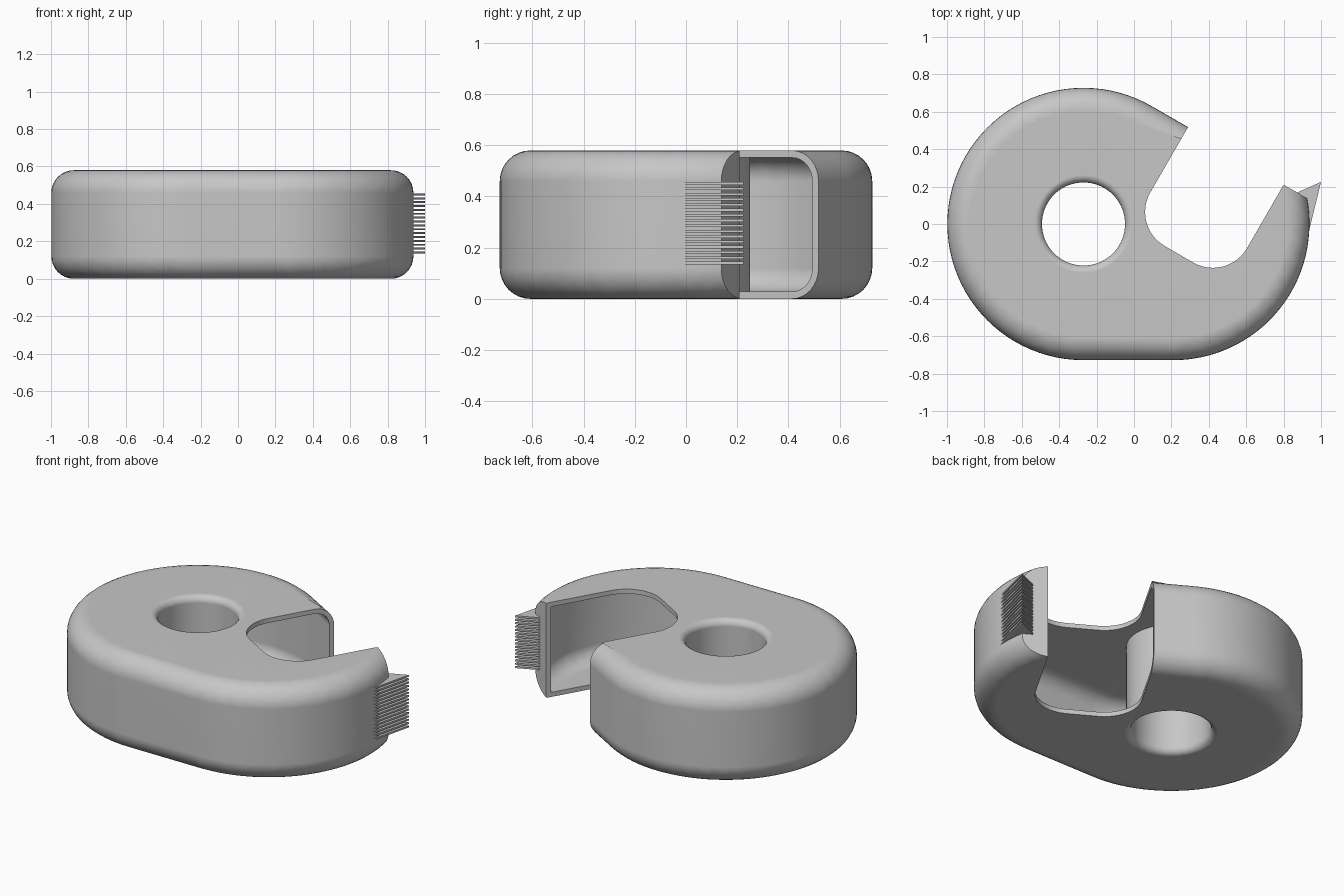
import bpy, bmesh
from math import sin, cos, pi, radians
from mathutils import Vector

cube = bpy.data.objects.get("Cube")
if cube:
    bpy.data.objects.remove(cube)

HEIGHT, WALL, FILLET = 0.58, 0.028, 0.12
U = Vector((cos(radians(60)), sin(radians(60))))    # along the notch
V = Vector((U.y, -U.x))                             # across the notch
HUB = Vector((-0.27, 0))
CUT_START, TIP = Vector((0.29, 0.52)), Vector((0.8, 0.21))

grey = bpy.data.materials.new("grey_plastic")
grey.use_nodes = True
grey.diffuse_color = (0.57, 0.57, 0.57, 1)
grey.node_tree.nodes["Principled BSDF"].inputs["Base Color"].default_value = grey.diffuse_color


def arc(center, r, a0, a1, n):
    return [Vector(center) + r * Vector((cos(a), sin(a)))
            for a in (radians(a0 + (a1 - a0) * i / n) for i in range(n + 1))]


def inset(points, d):
    """Move a counter-clockwise outline inwards by d with mitred corners."""
    result = []
    for i, p in enumerate(points):
        a = (p - points[i - 1]).normalized()
        b = (points[(i + 1) % len(points)] - p).normalized()
        na, nb = Vector((-a.y, a.x)), Vector((-b.y, b.x))
        result.append(p + (na + nb) * d / (1 + na.dot(nb)))
    return result


def loft(name, layers):
    """Closed solid through (outline, z) layers."""
    bm = bmesh.new()
    rings = [[bm.verts.new((p.x, p.y, z)) for p in pts] for pts, z in layers]
    for low, high in zip(rings, rings[1:]):
        for i in range(len(low)):
            bm.faces.new((low[i - 1], low[i], high[i], high[i - 1]))
    bm.faces.new(rings[0][::-1])
    bm.faces.new(rings[-1])
    bmesh.ops.triangulate(bm, faces=bm.faces[:])
    bmesh.ops.recalc_face_normals(bm, faces=bm.faces[:])
    mesh = bpy.data.meshes.new(name)
    bm.to_mesh(mesh)
    bm.free()
    mesh.materials.append(grey)
    obj = bpy.data.objects.new(name, mesh)
    bpy.context.collection.objects.link(obj)
    return obj


def prism(name, points, z0=-0.1, z1=0.7):
    return loft(name, [(points, z0), (points, z1)])


def rounded(name, points, z0, z1, r, steps=8):
    """Slab whose top and bottom edges are rounded; r < 0 flares them out."""
    curve = [(r * (1 - sin(t)), abs(r) * (1 - cos(t)))
             for t in (pi / 2 * i / steps for i in range(steps + 1))]
    layers = [(inset(points, d), z0 + h) for d, h in curve]
    layers += [(inset(points, d), z1 - h) for d, h in reversed(curve)]
    if r < 0:
        layers.insert(0, (layers[0][0], z0 - 0.05))
        layers.append((layers[-1][0], z1 + 0.05))
    return loft(name, layers)


def select(obj):
    bpy.ops.object.select_all(action='DESELECT')
    obj.select_set(True)
    bpy.context.view_layer.objects.active = obj


def subtract(obj, cutter):
    select(obj)
    mod = obj.modifiers.new("cut", 'BOOLEAN')
    mod.operation, mod.solver, mod.object = 'DIFFERENCE', 'MANIFOLD', cutter
    bpy.ops.object.modifier_apply(modifier=mod.name)
    bpy.data.objects.remove(cutter)


# Body outline: round back, straight front, wide right curve
tangent = HUB + 0.728 * U
outline = (arc(HUB, 0.728, 60, 270, 56) + arc((0.21, 0), 0.728, 270, 395, 36)
           + [tangent + 0.36 * V])
body = rounded("dispenser_body", outline, 0, HEIGHT, FILLET)

# Hollow inside, leaving the hub tube and the wall behind the blade
cavity = rounded("cavity", inset(outline, WALL), WALL, HEIGHT - WALL, FILLET - WALL)
subtract(cavity, prism("hub_tube", arc(HUB, 0.25, 0, 355, 71)))
start = TIP - WALL * U - 0.1 * V
subtract(cavity, prism("tip_block", [start, start + 0.6 * V, start + 0.6 * (U + V),
                                     start + 0.6 * U]))
subtract(body, cavity)

# Finger notch with rounded bottom corners, open above the blade tip
R = 0.21
floor = -0.02
left = CUT_START + (floor - CUT_START.dot(U)) * U
right = TIP + (floor - TIP.dot(U)) * U
notch = (arc(left + R * (U + V), R, 150, 240, 12)
         + arc(right + R * (U - V), R, 240, 330, 12)
         + [TIP, TIP + 0.6 * V, TIP + 0.6 * V + U, CUT_START + U])
subtract(body, prism("notch", notch))

# Hub hole with softened rims
subtract(body, rounded("hub_hole", arc(HUB, 0.222, 0, 355, 71), 0, HEIGHT, -0.04, 6))
select(body)
bpy.ops.object.shade_smooth_by_angle(angle=radians(30))
weighted = body.modifiers.new("even_shading", 'WEIGHTED_NORMAL')
weighted.keep_sharp = True

# Comb of thin triangular blade teeth
tooth = [Vector((0.865, 0.165)), Vector((0.935, -0.04)), Vector((1.0, 0.225))]
COUNT, PITCH = 16, 0.0207
for i in range(COUNT):
    z = 0.135 + PITCH * i
    prism(f"blade_tooth_{i + 1}", tooth, z, z + 0.0105)
